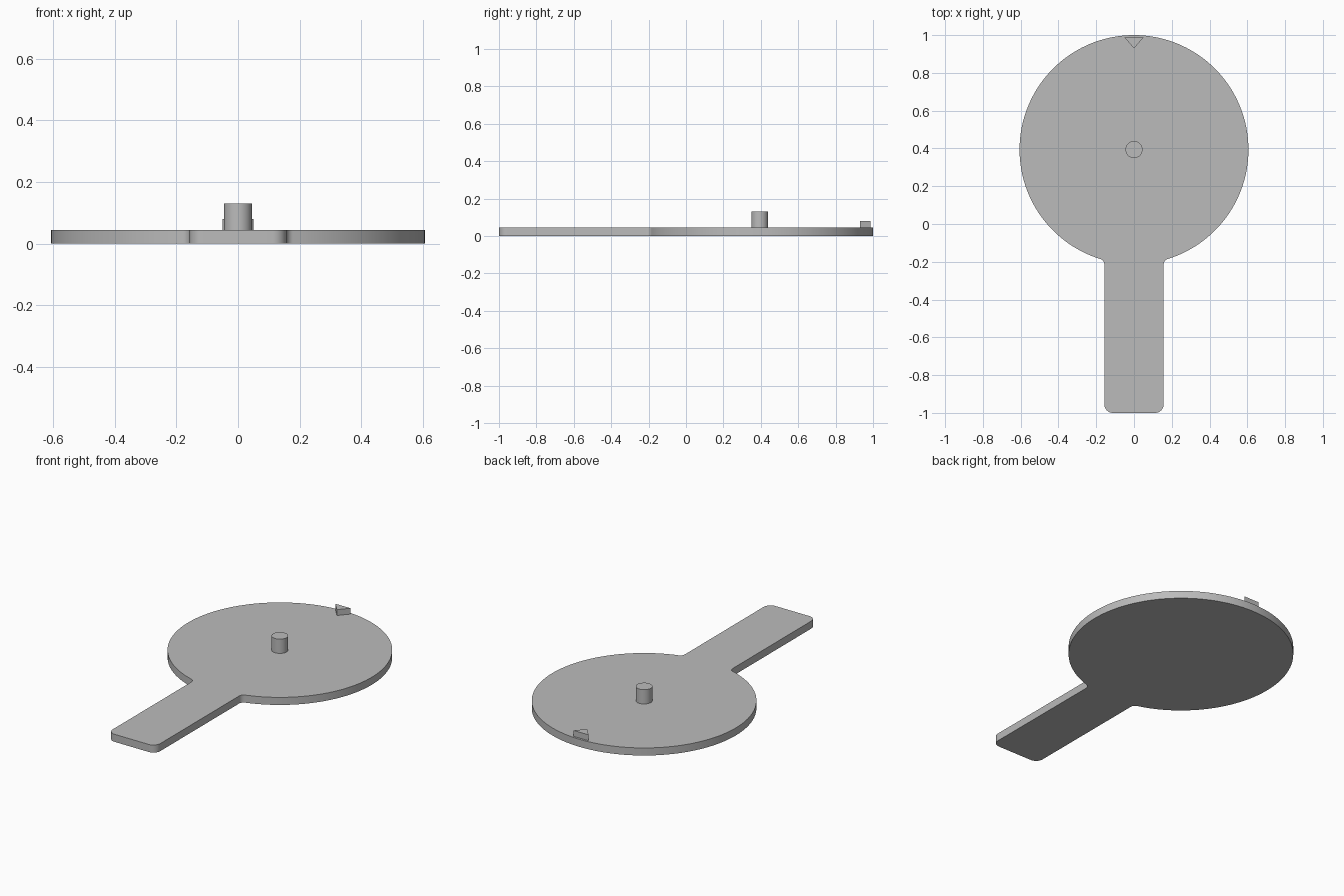
import bpy, bmesh
from math import sin, cos, pi, radians, sqrt, atan2

if "Cube" in bpy.data.objects:
    bpy.data.objects.remove(bpy.data.objects["Cube"])

grey = bpy.data.materials.new("plain grey")
grey.use_nodes = True
GREY = (0.5, 0.5, 0.5, 1)
grey.diffuse_color = GREY
grey.node_tree.nodes["Principled BSDF"].inputs["Base Color"].default_value = GREY

RADIUS, CENTRE_Y = 0.606, 0.394      # round paddle
HALF_W, CORNER, FILLET = 0.157, 0.045, 0.03   # handle
THICK = 0.045


def arc(cx, cy, r, start, end, steps):
    """Points along an arc, angles in radians."""
    angles = [start + (end - start) * i / steps for i in range(steps + 1)]
    return [(cx + r * cos(a), cy + r * sin(a)) for a in angles]


def prism(name, outline, z0, z1):
    """Extrude a counter-clockwise outline from z0 up to z1."""
    bm = bmesh.new()
    base = bm.faces.new([bm.verts.new((x, y, z0)) for x, y in outline])
    top = bmesh.ops.extrude_face_region(bm, geom=[base], use_keep_orig=True)
    moved = [v for v in top["geom"] if isinstance(v, bmesh.types.BMVert)]
    bmesh.ops.translate(bm, verts=moved, vec=(0, 0, z1 - z0))
    bmesh.ops.recalc_face_normals(bm, faces=bm.faces)
    mesh = bpy.data.meshes.new(name)
    bm.to_mesh(mesh)
    bm.free()
    mesh.materials.append(grey)
    obj = bpy.data.objects.new(name, mesh)
    bpy.context.collection.objects.link(obj)
    bpy.ops.object.select_all(action="DESELECT")
    obj.select_set(True)
    bpy.context.view_layer.objects.active = obj
    bpy.ops.object.shade_smooth_by_angle(angle=radians(30))
    return obj


# Paddle plate: rounded handle end, fillet into the disc, then mirrored
fx = HALF_W + FILLET
fy = CENTRE_Y - sqrt((RADIUS + FILLET) ** 2 - fx ** 2)
to_disc = atan2(CENTRE_Y - fy, -fx)
right = arc(HALF_W - CORNER, CORNER - 1, CORNER, -pi / 2, 0, 8)
right += arc(fx, fy, FILLET, pi, to_disc, 8)
right += arc(0, CENTRE_Y, RADIUS, to_disc - pi, pi / 2, 72)[1:]
left = [(-x, y) for x, y in reversed(right[:-1])]
prism("paddle_plate", right + left, 0, THICK)

# Centre pin
prism("centre_pin", arc(0, CENTRE_Y, 0.045, 0, 2 * pi, 48)[:-1], THICK, 0.13)

# Triangular pointer at the rim
prism("rim_pointer", [(-0.05, 0.987), (0, 0.93), (0.05, 0.987)], THICK, 0.08)
